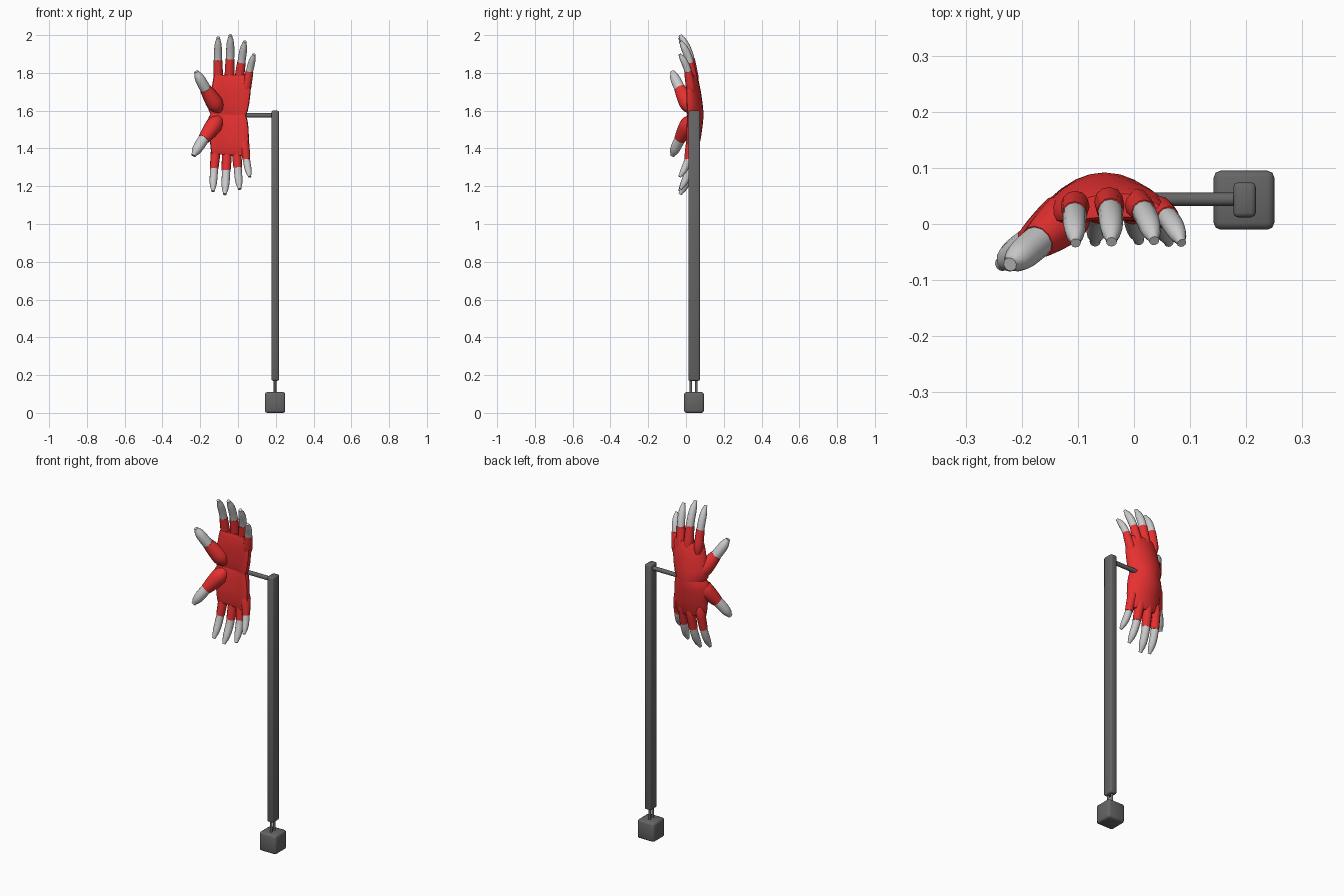
import bpy, bmesh
from math import sin, cos, pi, radians
from mathutils import Vector, Matrix

if "Cube" in bpy.data.objects:
    bpy.data.objects.remove(bpy.data.objects["Cube"])


def material(name, c):
    m = bpy.data.materials.new(name)
    m.diffuse_color = (*c, 1)
    m.use_nodes = True
    m.node_tree.nodes["Principled BSDF"].inputs["Base Color"].default_value = m.diffuse_color
    return m


RED = material("red_glove", (0.8, 0.03, 0.03))
SKIN = material("light_grey", (0.6, 0.6, 0.6))
DARK = material("dark_grey", (0.13, 0.13, 0.13))


def finish(bm, name, mat):
    bmesh.ops.recalc_face_normals(bm, faces=bm.faces)
    me = bpy.data.meshes.new(name)
    bm.to_mesh(me)
    bm.free()
    me.materials.append(mat)
    me.polygons.foreach_set("use_smooth", [True] * len(me.polygons))
    me.set_sharp_from_angle(angle=radians(50))
    bpy.context.collection.objects.link(bpy.data.objects.new(name, me))


def loft(name, rings, mat, xf=Matrix()):
    bm = bmesh.new()
    loops = [[bm.verts.new(xf @ Vector(p)) for p in r] for r in rings]
    n = len(loops[0])
    for a, b in zip(loops, loops[1:]):
        for i in range(n):
            j = (i + 1) % n
            bm.faces.new((a[i], a[j], b[j], b[i]))
    bm.faces.new(loops[0])
    bm.faces.new(loops[-1])
    finish(bm, name, mat)


def tube(name, pts, radii, mat, xf=Matrix(), side=(1, 0, 0), sides=12):
    rings = []
    for i, (p, r) in enumerate(zip(pts, radii)):
        d = (pts[min(i + 1, len(pts) - 1)] - pts[max(i - 1, 0)]).normalized()
        s = Vector(side)
        s = (s - d * s.dot(d)).normalized()
        t = d.cross(s)
        angles = [2 * pi * k / sides for k in range(sides)]
        rings.append([p + r * (s * cos(a) + t * sin(a)) for a in angles])
    loft(name, rings, mat, xf)


def box(name, lo, hi, bevel):
    lo, hi = Vector(lo), Vector(hi)
    bm = bmesh.new()
    bmesh.ops.create_cube(bm, size=1, matrix=Matrix.Translation((lo + hi) / 2)
                          @ Matrix.Diagonal((*(hi - lo), 1)))
    bmesh.ops.bevel(bm, geom=bm.edges[:], offset=bevel, segments=2, profile=0.5, affect='EDGES')
    finish(bm, name, DARK)


WRIST = 1.578
# palm stations: z, x min, x max, half thickness
PALM = [(1.575, -0.142, 0.042, 0.036), (1.60, -0.155, 0.052, 0.039), (1.64, -0.158, 0.060, 0.039),
        (1.70, -0.143, 0.067, 0.036), (1.77, -0.131, 0.066, 0.029), (1.79, -0.126, 0.060, 0.021)]

# finger: root, glove edge, tip, root radius, finger radius
FINGERS = {
    "index": ((-0.104, 0.042, 1.73), (-0.106, 0.018, 1.868), (-0.104, -0.034, 1.988), 0.026, 0.021),
    "middle": ((-0.046, 0.048, 1.73), (-0.042, 0.023, 1.874), (-0.040, -0.032, 2.0), 0.027, 0.022),
    "ring": ((-0.002, 0.046, 1.71), (0.018, 0.021, 1.855), (0.036, -0.03, 1.967), 0.026, 0.021),
    "little": ((0.036, 0.032, 1.68), (0.061, 0.011, 1.808), (0.085, -0.034, 1.898), 0.026, 0.019),
    "thumb": ((-0.098, 0.03, 1.60), (-0.172, -0.032, 1.716), (-0.221, -0.072, 1.807), 0.047, 0.029),
}


def palm_ring(z, x0, x1, h, n=24):
    """Flattened oval bent so the back of the hand arches."""
    y, arch, ring = 0.055 - 0.1 * (z - WRIST), 0.036 - 0.08 * (z - WRIST), []
    for k in range(n):
        u, v = cos(2 * pi * k / n), sin(2 * pi * k / n)
        v = abs(v) ** 0.8 * (1 if v > 0 else -1)
        ring.append(((x0 + x1) / 2 + u * (x1 - x0) / 2, y - arch * u * u + h * v, z))
    return ring


def finger(name, root, edge, tip, r0, r, xf):
    root, edge, tip = Vector(root), Vector(edge), Vector(tip)
    side = (0.7, -0.5, -0.4) if "thumb" in name else (1, 0, -0.2)
    # glove sleeve, rounded at the buried root
    ts = [i / 6 for i in range(7)]
    radii = [(r0 + (r * 1.07 - r0) * t * t) * min(1, 0.5 + 2 * t) for t in ts]
    tube(name + "_sleeve", [root.lerp(edge, t) for t in ts], radii, RED, xf, side)
    # bare finger curling towards the palm, tapered at the tip
    start = edge - (edge - root).normalized() * 0.015
    mid = edge + (edge - root).normalized() * (tip - edge).length * 0.4
    ts = [sin(pi / 2 * i / 8) for i in range(9)]
    pts = [start.lerp(mid, t).lerp(mid.lerp(tip, t), t) for t in ts]
    tube(name + "_tip", pts, [r * max(0.25, 1 - t ** 5) ** 0.6 for t in ts], SKIN, xf, side)


def hand(tag, xf):
    loft(tag + "_palm", [palm_ring(*s) for s in PALM], RED, xf)
    for f, spec in FINGERS.items():
        finger(f"{tag}_{f}", *spec, xf)


# upper hand, and its mirrored, slightly turned twin below
hand("upper_hand", Matrix())
pivot = Matrix.Translation((-0.04, 0, WRIST))
hand("lower_hand", pivot @ Matrix.Rotation(radians(4), 4, 'Y')
     @ Matrix.Diagonal((1, 1, -1, 1)) @ pivot.inverted())

# stand
box("base_weight", (0.142, -0.01, 0), (0.25, 0.095, 0.11), 0.012)
box("pole", (0.177, 0.012, 0.17), (0.217, 0.074, 1.6), 0.008)
for i, y in enumerate((0.026, 0.055)):
    tube(f"base_pin_{i}", [Vector((0.196, y, z)) for z in (0.1, 0.18)], (0.007, 0.007), DARK)
tube("cross_rod", [Vector((x, 0.044, 1.575)) for x in (-0.02, 0.19)], (0.012, 0.012), DARK, side=(0, 1, 0))
